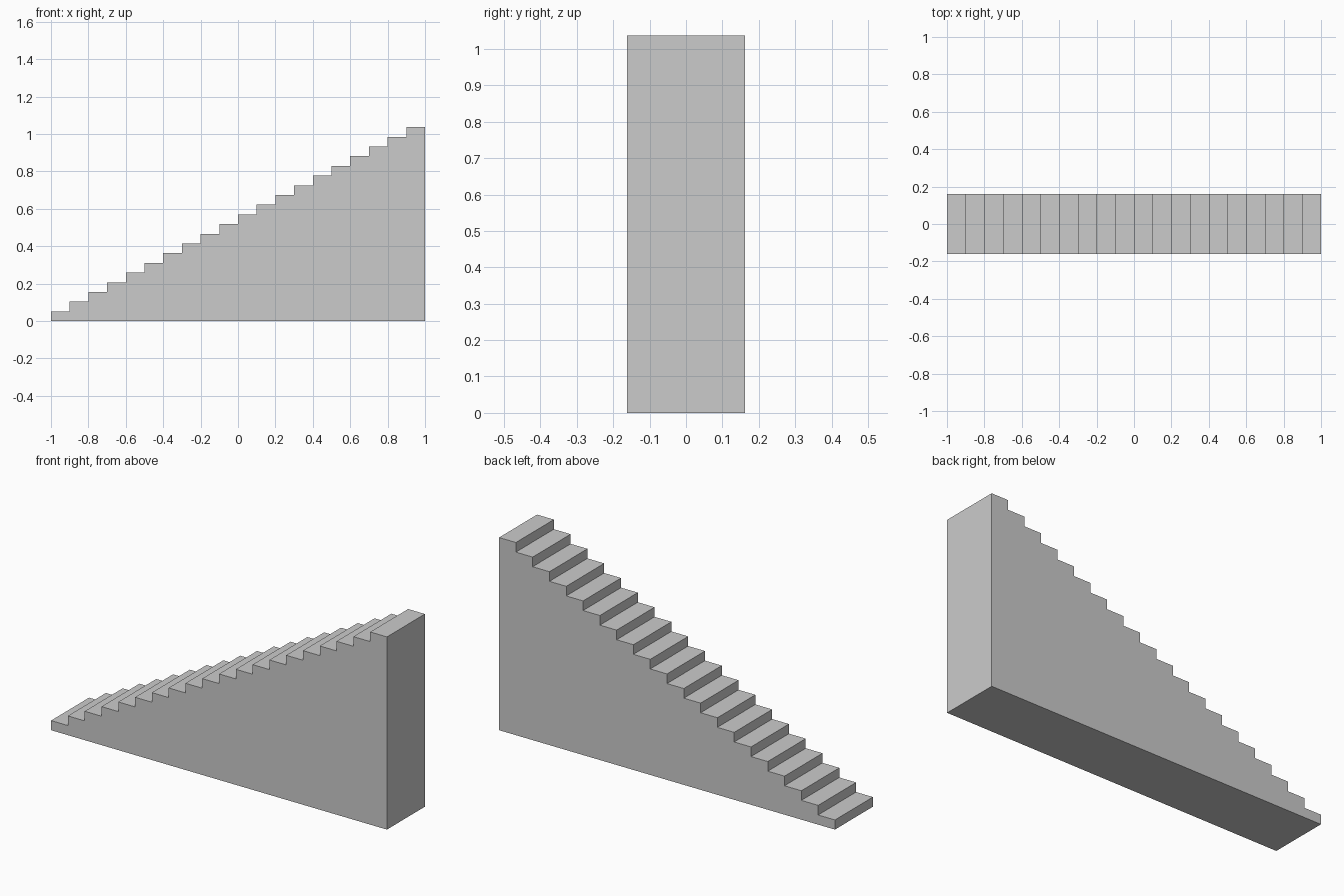
import bpy
import bmesh

if "Cube" in bpy.data.objects:
    bpy.data.objects.remove(bpy.data.objects["Cube"])

STEPS = 20
LENGTH, HEIGHT, WIDTH = 2.0, 1.037, 0.323
tread, riser = LENGTH / STEPS, HEIGHT / STEPS

# Stepped side profile, climbing towards +x
profile = [(-LENGTH / 2, 0.0)]
for i in range(STEPS):
    x, z = -LENGTH / 2 + i * tread, (i + 1) * riser
    profile += [(x, z), (x + tread, z)]
profile.append((LENGTH / 2, 0.0))

# Extrude the profile across the stair width
bm = bmesh.new()
side = bm.faces.new([bm.verts.new((x, -WIDTH / 2, z)) for x, z in profile])
extruded = bmesh.ops.extrude_face_region(bm, geom=[side], use_keep_orig=True)
moved = [g for g in extruded["geom"] if isinstance(g, bmesh.types.BMVert)]
bmesh.ops.translate(bm, verts=moved, vec=(0, WIDTH, 0))
bmesh.ops.recalc_face_normals(bm, faces=bm.faces)

# Solid staircase
mesh = bpy.data.meshes.new("staircase")
bm.to_mesh(mesh)
bm.free()
bpy.context.collection.objects.link(bpy.data.objects.new("staircase", mesh))
